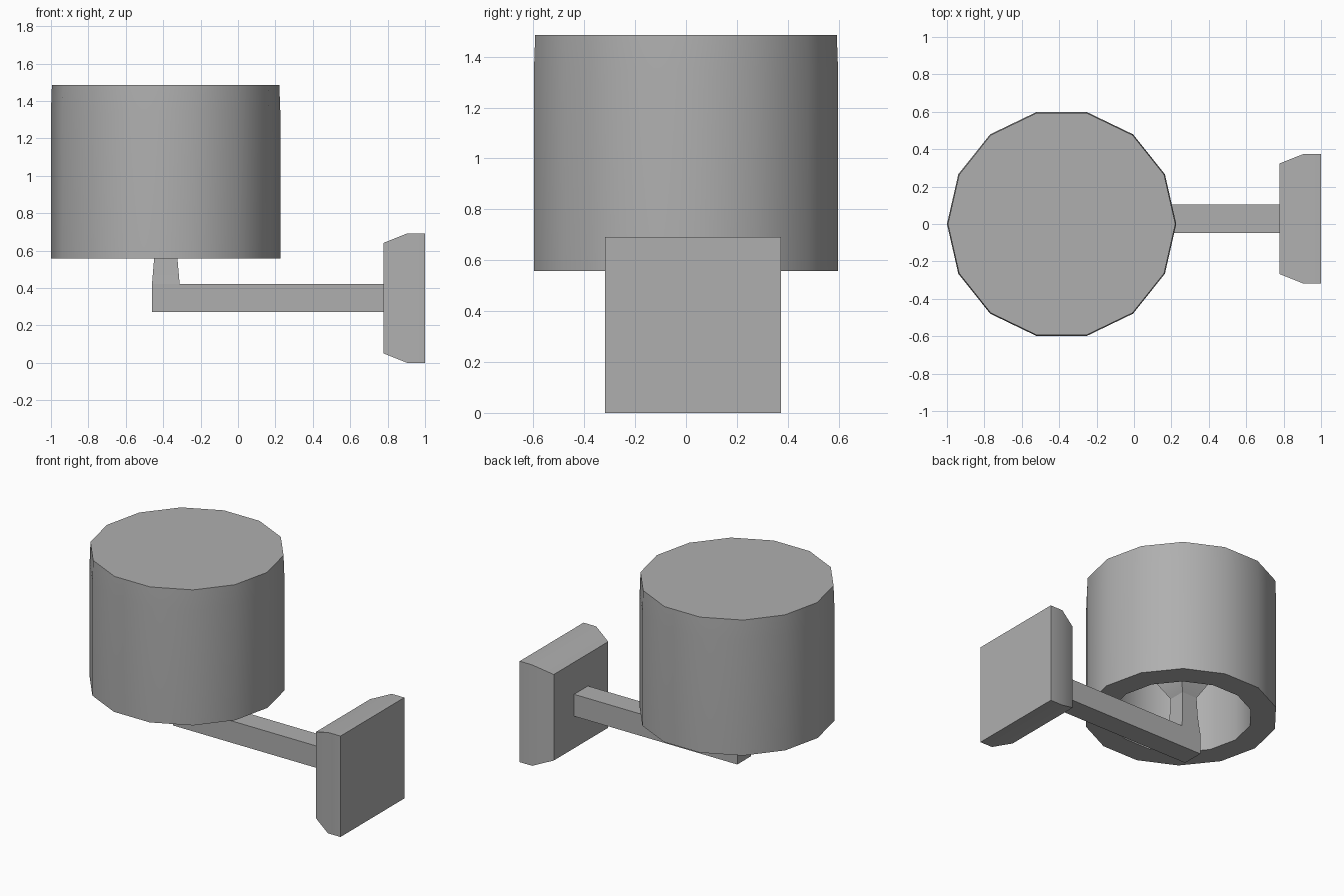
import bpy, bmesh, math

if "Cube" in bpy.data.objects:
    bpy.data.objects.remove(bpy.data.objects["Cube"])

# Mid-dark grey shared by every part
GREY = bpy.data.materials.new("grey")
GREY.diffuse_color = (0.43, 0.43, 0.43, 1)
GREY.use_nodes = True
GREY.node_tree.nodes["Principled BSDF"].inputs["Base Color"].default_value = GREY.diffuse_color


def make_object(name, bm, smooth_angle):
    bmesh.ops.recalc_face_normals(bm, faces=bm.faces[:])
    mesh = bpy.data.meshes.new(name)
    bm.to_mesh(mesh)
    bm.free()
    mesh.materials.append(GREY)
    ob = bpy.data.objects.new(name, mesh)
    bpy.context.collection.objects.link(ob)
    bpy.ops.object.select_all(action='DESELECT')
    ob.select_set(True)
    bpy.context.view_layer.objects.active = ob
    bpy.ops.object.shade_smooth_by_angle(angle=math.radians(smooth_angle))
    return ob


def skin(bm, rings):
    """Join equal-length vertex rings with quads and cap both ends."""
    loops = [[bm.verts.new(p) for p in ring] for ring in rings]
    n = len(loops[0])
    for a, b in zip(loops, loops[1:]):
        for i in range(n):
            j = (i + 1) % n
            bm.faces.new((a[i], a[j], b[j], b[i]))
    bm.faces.new(loops[0])
    bm.faces.new(loops[-1])


def circle(cx, r, z, n=14):
    return [(cx + r * math.cos(math.tau * i / n),
             r * math.sin(math.tau * i / n), z) for i in range(n)]


CORNERS = ((-1, -1), (1, -1), (1, 1), (-1, 1))


def square_z(cx, cy, h, z):
    return [(cx + a * h, cy + b * h, z) for a, b in CORNERS]


def square_x(x, cy, cz, h):
    return [(x, cy + a * h, cz + b * h) for a, b in CORNERS]


POST_X, AXIS_Y, AXIS_Z = -0.386, 0.028, 0.346

# Lamp shade: closed top, thick wall, open underneath
bm = bmesh.new()
profile = [(0.608, 1.485), (0.613, 1.35), (0.613, 0.558), (0.45, 0.558), (0.45, 1.35)]
skin(bm, [circle(-0.387, r, z) for r, z in profile])
make_object("lamp_shade", bm, 30)

# Wall plate with a sloped front edge
bm = bmesh.new()
skin(bm, [square_x(x, AXIS_Y, AXIS_Z, h)
          for x, h in ((1.0, 0.346), (0.905, 0.346), (0.777, 0.295))])
make_object("wall_plate", bm, 30)

# Arm running from the plate to below the shade
bm = bmesh.new()
skin(bm, [square_x(x, AXIS_Y, AXIS_Z, 0.075) for x in (0.777, -0.461)])
make_object("arm", bm, 30)

# Tapered post that flares into a bulb holder inside the shade
bm = bmesh.new()
skin(bm, [square_z(POST_X, AXIS_Y, h, z)
          for h, z in ((0.074, 0.42), (0.063, 0.55), (0.058, 0.68), (0.14, 0.83), (0.14, 0.86))])
make_object("bulb_holder_post", bm, 30)
